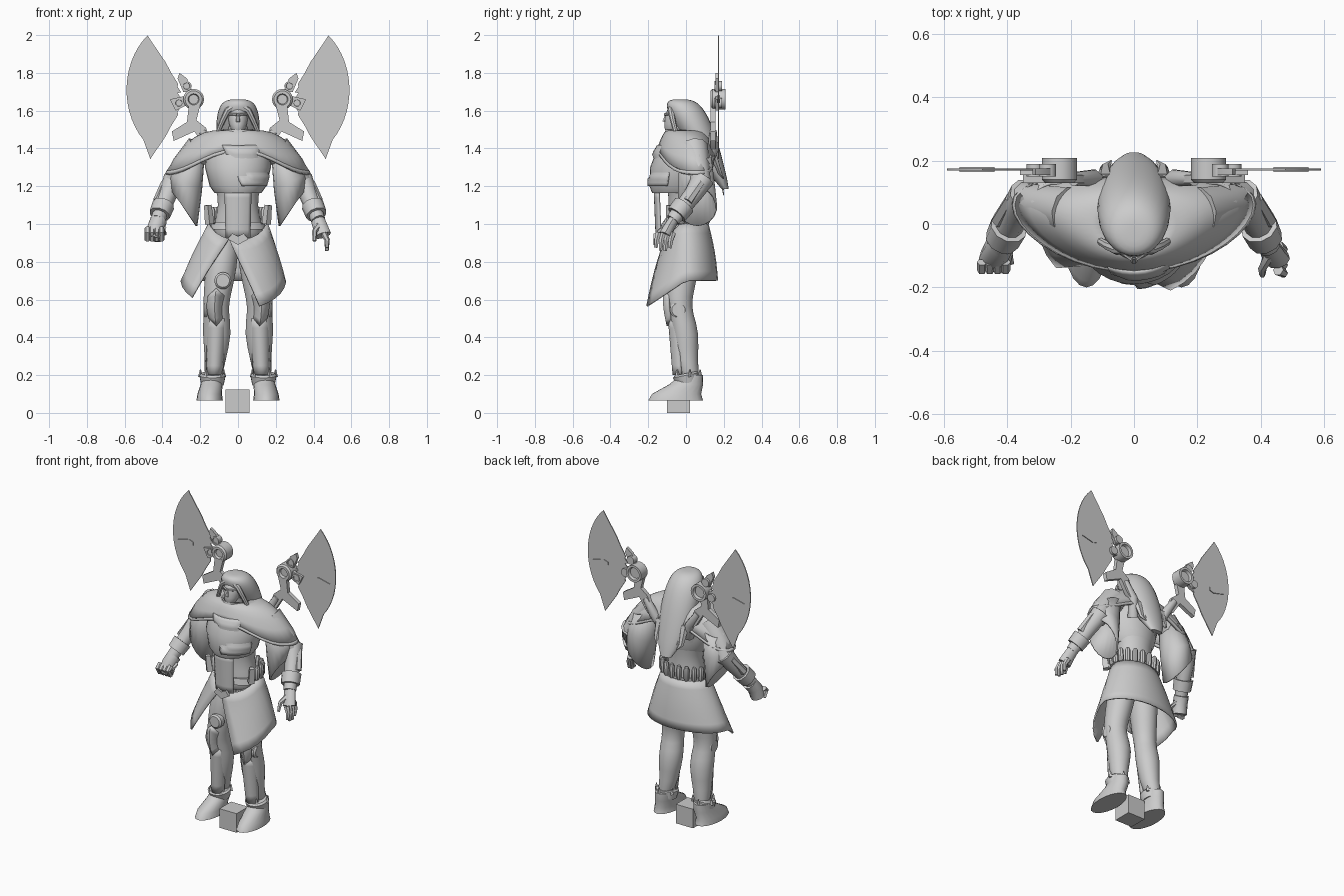
import bpy, bmesh, math
from math import sin, cos, radians
from mathutils import Vector

cube = bpy.data.objects.get("Cube")
if cube:
    bpy.data.objects.remove(cube, do_unlink=True)

grey = bpy.data.materials.new("stone_grey")
grey.use_nodes = True
grey.diffuse_color = (0.6, 0.6, 0.6, 1)
grey.node_tree.nodes["Principled BSDF"].inputs["Base Color"].default_value = grey.diffuse_color


def add(name, verts, faces, mirror=False, thickness=0, smooth=False, wrap=None):
    """Make a mesh object with shading and the usual modifiers."""
    mesh = bpy.data.meshes.new(name)
    mesh.from_pydata([tuple(v) for v in verts], [], faces)
    bm = bmesh.new()
    bm.from_mesh(mesh)
    bmesh.ops.recalc_face_normals(bm, faces=bm.faces)
    bm.to_mesh(mesh)
    bm.free()
    mesh.materials.append(grey)
    mesh.polygons.foreach_set("use_smooth", [True] * len(mesh.polygons))
    mesh.set_sharp_from_angle(angle=radians(38))
    obj = bpy.data.objects.new(name, mesh)
    bpy.context.collection.objects.link(obj)
    if smooth:
        obj.modifiers.new("Smooth", "SUBSURF")
    if wrap:
        shrink = obj.modifiers.new("Wrap", "SHRINKWRAP")
        shrink.target, shrink.offset = wrap, 0.008
    if thickness:
        solid = obj.modifiers.new("Thickness", "SOLIDIFY")
        solid.thickness, solid.offset = thickness, 0
    if mirror:
        obj.modifiers.new("Mirror", "MIRROR").use_mirror_merge = False
    return obj


def bridge(name, loops, cap=True, closed=True, **options):
    """Skin a list of equal point loops."""
    n = len(loops[0])
    faces = [(i * n + j, i * n + (j + 1) % n, (i + 1) * n + (j + 1) % n, (i + 1) * n + j)
             for i in range(len(loops) - 1) for j in range(n if closed else n - 1)]
    if cap:
        last = (len(loops) - 1) * n
        faces += [tuple(range(n)), tuple(range(last, last + n))]
    return add(name, [point for loop in loops for point in loop], faces, **options)


def ring(centre, u, v, sides):
    angles = [math.tau * k / sides for k in range(sides)]
    return [Vector(centre) + Vector(u) * cos(a) + Vector(v) * sin(a) for a in angles]


def stack(name, rings, sides=20, **options):
    """Horizontal ellipses, each given as x, y, z, half width, half depth."""
    return bridge(name, [ring((x, y, z), (w, 0, 0), (0, d, 0), sides) for x, y, z, w, d in rings], **options)


def frame(axis):
    side = Vector((1, 0, 0)) if abs(axis.y) > 0.8 else Vector((0, 1, 0))
    u = axis.cross(side).normalized()
    return u, axis.cross(u).normalized()


def limb(name, points, start, end, sides=10, flat=1, **options):
    """Tube along points, its radius running evenly from start to end."""
    points = [Vector(p) for p in points]
    last, loops = len(points) - 1, []
    for i, point in enumerate(points):
        axis = (points[min(i + 1, last)] - points[max(i - 1, 0)]).normalized()
        u, v = frame(axis)
        radius = start + (end - start) * i / last
        loops.append(ring(point, u * radius, v * radius * flat, sides))
    return bridge(name, loops, **options)


def lathe(name, centre, axis, profile, sides=20, **options):
    """Turned part with a profile of radius and offset along the axis."""
    axis = Vector(axis).normalized()
    u, v = frame(axis)
    return bridge(name, [ring(Vector(centre) + axis * offset, u * radius, v * radius, sides)
                         for radius, offset in profile], **options)


def plate(name, outline, y, depth, **options):
    """Flat part cut from an outline in x and z."""
    return bridge(name, [[Vector((x, side, z)) for x, z in outline]
                         for side in (y - depth / 2, y + depth / 2)], **options)


def sheet(name, tops, bottoms, rows=6, bulge=0, **options):
    """Cloth or thin armour between two edges, bulging outward."""
    loops = []
    for i in range(rows + 1):
        line = [Vector(a).lerp(Vector(b), i / rows) for a, b in zip(tops, bottoms)]
        swell = bulge * sin(math.pi * i / rows)
        loops.append([p + Vector((p.x, p.y, 0)).normalized() * swell for p in line])
    return bridge(name, loops, cap=False, closed=False, **options)


def arc(centre, width, depth, first, last, count=9):
    """Points on a level elliptical arc, angles in degrees."""
    angles = [radians(first + (last - first) * k / (count - 1)) for k in range(count)]
    return [Vector(centre) + Vector((width * cos(a), depth * sin(a), 0)) for a in angles]


plate("base_block", [(-.065, 0), (.06, 0), (.06, .125), (-.065, .125)], -.04, .12)

# Boots, legs and knee armour
stack("boot", [(.15, -.055, .065, .07, .145), (.15, -.05, .1, .065, .13),
               (.14, 0, .15, .058, .09), (.14, .03, .2, .05, .06)], mirror=True)
lathe("ankle_cuff", (.135, .01, .15), (0, -.2, 1), [(.06, 0), (.07, .05), (.06, .06)], mirror=True)
for i, spot in enumerate(arc((.135, .01, .19), .065, .065, 10, 300, 5)):
    limb(f"cuff_tab_{i}", [spot, spot + Vector((0, 0, .04))], .013, .003, sides=4, mirror=True)
stack("leg", [(.07, 0, .97, .085, .09), (.09, -.02, .75, .085, .09), (.115, -.04, .6, .07, .07),
              (.115, -.03, .53, .066, .065), (.11, 0, .42, .08, .075), (.12, 0, .27, .052, .058),
              (.135, .03, .17, .05, .05)], smooth=True, mirror=True)
sheet("shin_guard", arc((.112, -.015, .5), .055, .075, 200, 340), arc((.125, 0, .2), .04, .065, 200, 340),
      thickness=.012, mirror=True)
sheet("knee_guard", [(.075, -.09, .62), (.115, -.115, .66), (.155, -.09, .62)],
      [(.085, -.08, .5), (.115, -.095, .46), (.15, -.08, .5)], bulge=.012, thickness=.014, mirror=True)
disc = [(.045, -.03), (.045, 0), (.035, .01)]
lathe("knee_disc", (.17, -.04, .545), (1, 0, 0), disc, mirror=True)
lathe("thigh_disc", (-.08, -.12, .7), (0, -1, 0), disc)

# Body, chest armour and abdomen
stack("torso", [(0, 0, .9, .14, .11), (0, 0, 1, .13, .1), (0, 0, 1.1, .1, .09), (0, 0, 1.2, .12, .1),
                (0, 0, 1.3, .165, .12), (0, 0, 1.42, .15, .11), (0, 0, 1.48, .08, .07)], smooth=True)
chest = stack("chest_armour", [(0, -.045, 1.165, .125, .135), (0, -.045, 1.2, .15, .148),
                               (0, -.04, 1.3, .175, .15), (0, -.03, 1.38, .17, .13),
                               (0, -.02, 1.43, .15, .11), (0, 0, 1.47, .09, .08)], sides=28)
sheet("chest_overlay", arc((0, -.03, 1.42), .15, .13, 235, 350, 13),
      arc((.02, -.05, 1.2), .15, .15, 270, 340, 13), rows=12, wrap=chest, thickness=.012)
sheet("abdomen_plate", arc((0, -.05, 1.18), .12, .115, 235, 305), arc((0, -.04, .93), .11, .115, 235, 305),
      thickness=.012)
plate("belt_buckle", [(0, .935), (.03, .95), (.055, .92), (0, .89), (-.055, .92), (-.03, .95)], -.165, .016)
lathe("belt", (0, 0, .97), (0, 0, 1), [(.15, 0), (.14, .04)]).scale.y = .77
for i, spot in enumerate(arc((0, 0, 1), .155, .11, -30, 210, 14)):
    lathe(f"belt_canister_{i}", spot, (spot.x / 3, spot.y / 3, 1),
          [(.012, 0), (.017, .012), (.017, .075), (.01, .09)], sides=8)
limb("belt_pouch", [(.15, -.08, 1), (.16, -.085, 1.1)], .025, .02, sides=4, mirror=True)

# Long split skirt, dipping toward the front
hem = arc((0, 0, .7), .25, .165, -63, 216, 25)
for point in hem:
    if point.y < 0:
        point.z += point.y * .92
        point.y *= 1.4
    if point.x < 0:
        point.x *= 1.2
waist = arc((0, 0, 1), .155, .115, -108, 252, 25)
for point in waist:
    point.z += min(0, point.y + .03)
sheet("coat_skirt", waist, hem, bulge=.008, thickness=.01)


# Shoulder mantle and its trim
def mantle_loop(t):
    loop = arc((0, .01 * t - .01, 1.49 - .21 * t ** 2.5), .085 + .285 * t, .08 + .065 * t, 0, 350, 36)
    for k, point in enumerate(loop):
        a = math.tau * k / 36
        point.z += .12 * t ** 3 * sin(a) ** 4
        point.y += .06 * t * cos(a) ** 2
    return loop


edge = mantle_loop(1)
bridge("shoulder_mantle", [mantle_loop(k / 6) for k in range(7)], cap=False, thickness=.014)
bridge("mantle_trim", [edge, [p + Vector((p.x * .02, 0, -.018)) for p in edge]], cap=False, thickness=.018)

# Sleeves, arms and cuffs
bridge("bell_sleeve", [ring((.25, .05, 1.36), (.07, 0, -.02), (0, .08, 0), 18),
                       ring((.275, .055, 1.22), (.08, 0, .04), (0, .092, 0), 18),
                       ring((.29, .06, 1.09), (.07, 0, .1), (0, .1, 0), 18)],
       cap=False, thickness=.01, mirror=True)
limb("upper_arm", [(.2, .04, 1.4), (.29, .06, 1.3), (.35, .08, 1.2)], .08, .055, mirror=True)
limb("forearm", [(.335, .09, 1.24), (.37, .04, 1.16), (.425, -.07, 1.02)], .06, .038, mirror=True)
limb("forearm_cuff", [(.395, -.01, 1.1), (.415, -.05, 1.05)], .06, .056, mirror=True)
limb("forearm_ridge", [(.385, .08, 1.22), (.425, .01, 1.12)], .022, .026, sides=6, mirror=True)

# Clenched right hand
limb("right_fist", [(-.42, -.06, 1.02), (-.435, -.09, .98), (-.445, -.11, .92)], .045, .045)
limb("right_thumb", [(-.395, -.08, .98), (-.39, -.12, .95), (-.42, -.15, .94)], .016, .011, sides=6)

# Open left hand
limb("left_palm", [(.42, -.06, 1.03), (.437, -.09, .98), (.45, -.11, .94)], .036, .044, flat=.75)
limb("left_thumb", [(.425, -.1, .99), (.405, -.14, .96), (.405, -.16, .91)], .018, .01, sides=6)
for i in range(4):
    step = i * .025
    curled = Vector((step - .48, -.12, .975))
    limb(f"right_finger_{i}", [curled, curled + Vector((0, -.025, -.02)), curled + Vector((0, 0, -.06))],
         .016, .015, sides=6)
    knuckle = Vector((.455, step - .145, .95))
    limb(f"left_finger_{i}", [knuckle, knuckle + Vector((.017, -.01, -.035)),
                              knuckle + Vector((.015, -.015, -.075 - .02 * sin(i)))], .018, .01, sides=6)

# Head and face
limb("neck", [(0, -.02, 1.42), (0, -.04, 1.52)], .06, .05)
lathe("collar", (0, -.03, 1.44), (0, 0, 1), [(.095, 0), (.08, .06), (.07, .05), (.07, 0)], sides=14)
stack("face", [(0, -.08, 1.48, .03, .035), (0, -.06, 1.53, .05, .055), (0, -.05, 1.58, .056, .062),
               (0, -.045, 1.63, .04, .045)], smooth=True)
limb("nose", [(0, -.105, 1.58), (0, -.115, 1.54)], .006, .012, sides=6)
limb("brow", [(.006, -.11, 1.58), (.046, -.085, 1.58)], .009, .005, sides=6, mirror=True)
limb("mouth", [(-.018, -.1, 1.515), (0, -.105, 1.515), (.018, -.1, 1.515)], .005, .005, sides=6)

# Long swept hair: a dome drawn out backward and down
locks = []
for k in range(19):
    t = .95 * (k / 18) ** 2 + .0005
    arch = math.sqrt(1 - (2 * t ** .6 - 1) ** 2)
    locks.append((0, .25 * t - .03, 1.66 - .5 * t, .115 * arch, .115 * arch * (1 - .55 * t)))
stack("hair", locks, sides=24)
limb("front_lock", [(.01, -.075, 1.63), (.055, -.08, 1.6), (.08, -.07, 1.55), (.105, -.055, 1.49)],
     .02, .012, sides=8, mirror=True)
for i in range(7):
    x = (i - 3) * .03
    limb(f"hair_tip_{i}", [(x, .14, 1.38), (x, .18, 1.27), (x * .8, .2, 1.15 + abs(x))],
         .03, .003, sides=6, flat=.7)

# Wings: fan blade with a ragged inner edge closing in on the hub
fan = [(.3 + .29 * cos(a), 1.71 + .366 * sin(a)) for a in (radians(7 * k - 46) for k in range(15))]
for k in range(17):
    s = 1 - k / 8
    a = radians(54) * sin(s * math.pi / 2)
    reach = .09 + .3 * s ** 4 - .02 * (k % 2)
    fan.append((.235 + reach * cos(a), 1.66 + reach * sin(a)))
plate("wing_blade", fan, .172, .006, mirror=True)
plate("wing_spear", [(.44, 1.65), (.47, 1.64), (.55, 1.66), (.47, 1.68), (.44, 1.67)], .172, .016, mirror=True)
lathe("wing_hub", (.235, .13, 1.66), (0, 1, 0),
      [(.025, .015), (.03, 0), (.045, 0), (.055, .01), (.055, .078), (.04, .078), (.035, .06)], mirror=True)
for part, x, z in (("upper", .272, 1.73), ("outer", .313, 1.64)):
    lathe(f"{part}_wing_ring", (x, .15, z), (0, 1, 0), [(.015, .01), (.018, 0), (.026, 0), (.026, .04)],
          mirror=True)
plate("upper_wing_arm", [(.24, 1.7), (.27, 1.77), (.31, 1.8), (.32, 1.77), (.29, 1.7)], .165, .02, mirror=True)
plate("outer_wing_arm", [(.27, 1.68), (.36, 1.66), (.33, 1.6), (.27, 1.63)], .165, .02, mirror=True)
plate("wing_strut", [(.11, 1.36), (.18, 1.41), (.23, 1.49), (.34, 1.44), (.35, 1.49), (.27, 1.54),
                     (.26, 1.63), (.2, 1.63), (.22, 1.55), (.17, 1.51)], .142, .026, mirror=True)
limb("back_mount", [(.09, .1, 1.3), (.13, .145, 1.4), (.19, .142, 1.49)], .034, .022, mirror=True)
